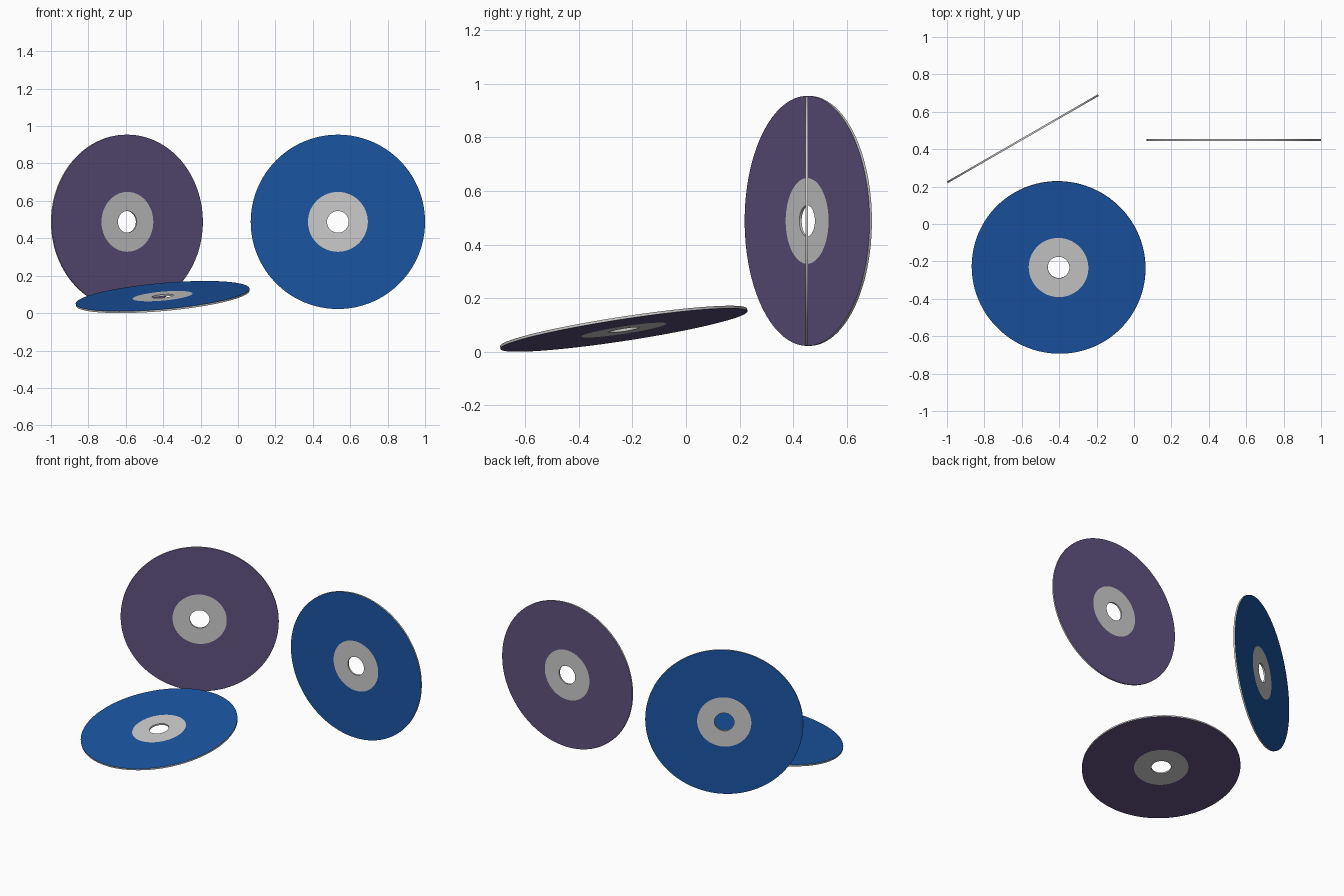
import bpy, bmesh
from math import radians, cos, sin, tau

cube = bpy.data.objects.get("Cube")
if cube:
    bpy.data.objects.remove(cube, do_unlink=True)

R, HUB, HOLE, HALF = 0.466, 0.16, 0.058, 0.005
SEGMENTS = 128


def material(name, colour):
    mat = bpy.data.materials.new(name)
    mat.use_nodes = True
    mat.diffuse_color = (*colour, 1)
    mat.node_tree.nodes["Principled BSDF"].inputs["Base Color"].default_value = (*colour, 1)
    return mat


grey = material("clear_grey", (0.8, 0.8, 0.8))
blue = material("label_blue", (0.011, 0.09, 0.365))
purple = material("data_purple", (0.115, 0.083, 0.21))

# Closed cross-section; each strip runs to the next point and has its own material slot
profile = [(HOLE, -HALF), (HUB, -HALF), (R, -HALF),
           (R, HALF), (HUB, HALF), (HOLE, HALF)]
strip_slots = [0, 2, 0, 1, 0, 0]


def disc_mesh():
    bm = bmesh.new()
    rings = []
    for r, z in profile:
        rings.append([bm.verts.new((r * cos(tau * i / SEGMENTS), r * sin(tau * i / SEGMENTS), z))
                      for i in range(SEGMENTS)])
    for k, slot in enumerate(strip_slots):
        a, b = rings[k], rings[(k + 1) % len(rings)]
        for i in range(SEGMENTS):
            j = (i + 1) % SEGMENTS
            face = bm.faces.new((a[i], a[j], b[j], b[i]))
            face.material_index = slot
    bmesh.ops.recalc_face_normals(bm, faces=bm.faces)
    mesh = bpy.data.meshes.new("disc")
    bm.to_mesh(mesh)
    bm.free()
    for mat in (grey, blue, purple):
        mesh.materials.append(mat)
    return mesh


# Two upright discs and one lying at a slight tilt
mesh = disc_mesh()
placements = {
    "left_upright_disc": ((0.534, 0.45, 0.488), (90, 0, 0)),
    "right_upright_disc": ((-0.594, 0.456, 0.488), (-90, 0, 30)),
    "lying_disc": ((-0.403, -0.232, 0.086), (10, 0, -30)),
}
for name, (location, angles) in placements.items():
    disc = bpy.data.objects.new(name, mesh)
    disc.location = location
    disc.rotation_euler = [radians(a) for a in angles]
    bpy.context.collection.objects.link(disc)

# Smooth round walls with crisp rims
bpy.ops.object.select_all(action="DESELECT")
disc.select_set(True)
bpy.context.view_layer.objects.active = disc
bpy.ops.object.shade_smooth_by_angle(angle=radians(30))
